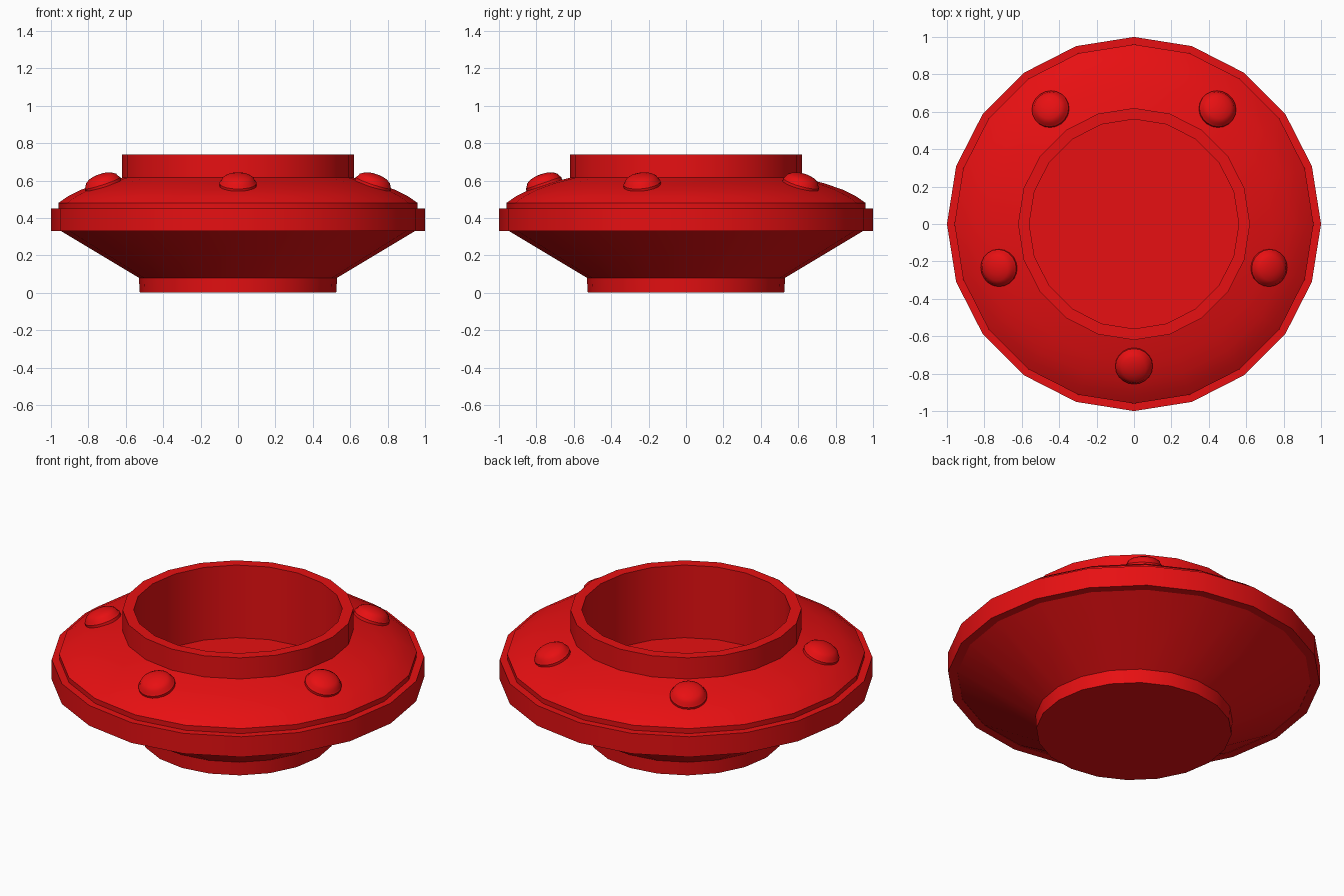
import bpy, bmesh, math
from mathutils import Matrix, Vector

if "Cube" in bpy.data.objects:
    bpy.data.objects.remove(bpy.data.objects["Cube"])

red = bpy.data.materials.new("red")
red.diffuse_color = (0.8, 0.005, 0.006, 1)
red.use_nodes = True
red.node_tree.nodes["Principled BSDF"].inputs["Base Color"].default_value = red.diffuse_color


def lathe(name, profile, sides=20, closed=False, matrix=None, angle=25):
    """Revolve (radius, z) points about z; radius 0 makes a pole."""
    bm = bmesh.new()
    rings = []
    for r, z in profile:
        if r == 0:
            rings.append([bm.verts.new((0, 0, z))] * sides)
        else:
            rings.append([bm.verts.new((r * math.cos(math.tau * i / sides),
                                        r * math.sin(math.tau * i / sides), z))
                          for i in range(sides)])
    pairs = list(zip(rings, rings[1:]))
    if closed:
        pairs.append((rings[-1], rings[0]))
    for a, b in pairs:
        for i in range(sides):
            j = (i + 1) % sides
            bm.faces.new(dict.fromkeys((a[i], a[j], b[j], b[i])))
    bmesh.ops.recalc_face_normals(bm, faces=bm.faces)
    if matrix:
        bm.transform(matrix)
    mesh = bpy.data.meshes.new(name)
    bm.to_mesh(mesh)
    bm.free()
    mesh.materials.append(red)
    obj = bpy.data.objects.new(name, mesh)
    bpy.context.collection.objects.link(obj)
    bpy.ops.object.select_all(action='DESELECT')
    obj.select_set(True)
    bpy.context.view_layer.objects.active = obj
    bpy.ops.object.shade_smooth_by_angle(angle=math.radians(angle))
    return obj


# Bowl: foot, flared underside, domed shoulder, collar and flat-floored well
lathe("bowl_body", [
    (0, 0), (0.525, 0), (0.53, 0.08), (0.955, 0.335), (0.96, 0.48),
    (0.91, 0.515), (0.84, 0.55), (0.74, 0.585), (0.62, 0.615),
    (0.62, 0.74), (0.56, 0.74), (0.56, 0.31), (0, 0.31)])

# Band around the widest point
lathe("rim_band", [(0.95, 0.33), (1.0, 0.33), (1.0, 0.45), (0.95, 0.45)], closed=True)

# Five domed studs tilted to follow the shoulder
stud = [(0, -0.02), (0.1, -0.02), (0.1, 0.015), (0.092, 0.024)]
stud += [(0.092 * math.cos(t), 0.024 + 0.04 * math.sin(t))
         for t in (math.radians(a) for a in (22, 45, 68))]
stud += [(0, 0.064)]
for k in range(5):
    place = (Matrix.Rotation(math.radians(-90 + 72 * k), 4, 'Z')
             @ Matrix.Translation(Vector((0.757, 0, 0.573)))
             @ Matrix.Rotation(math.radians(19), 4, 'Y'))
    lathe(f"stud_{k + 1}", stud, matrix=place, angle=35)
